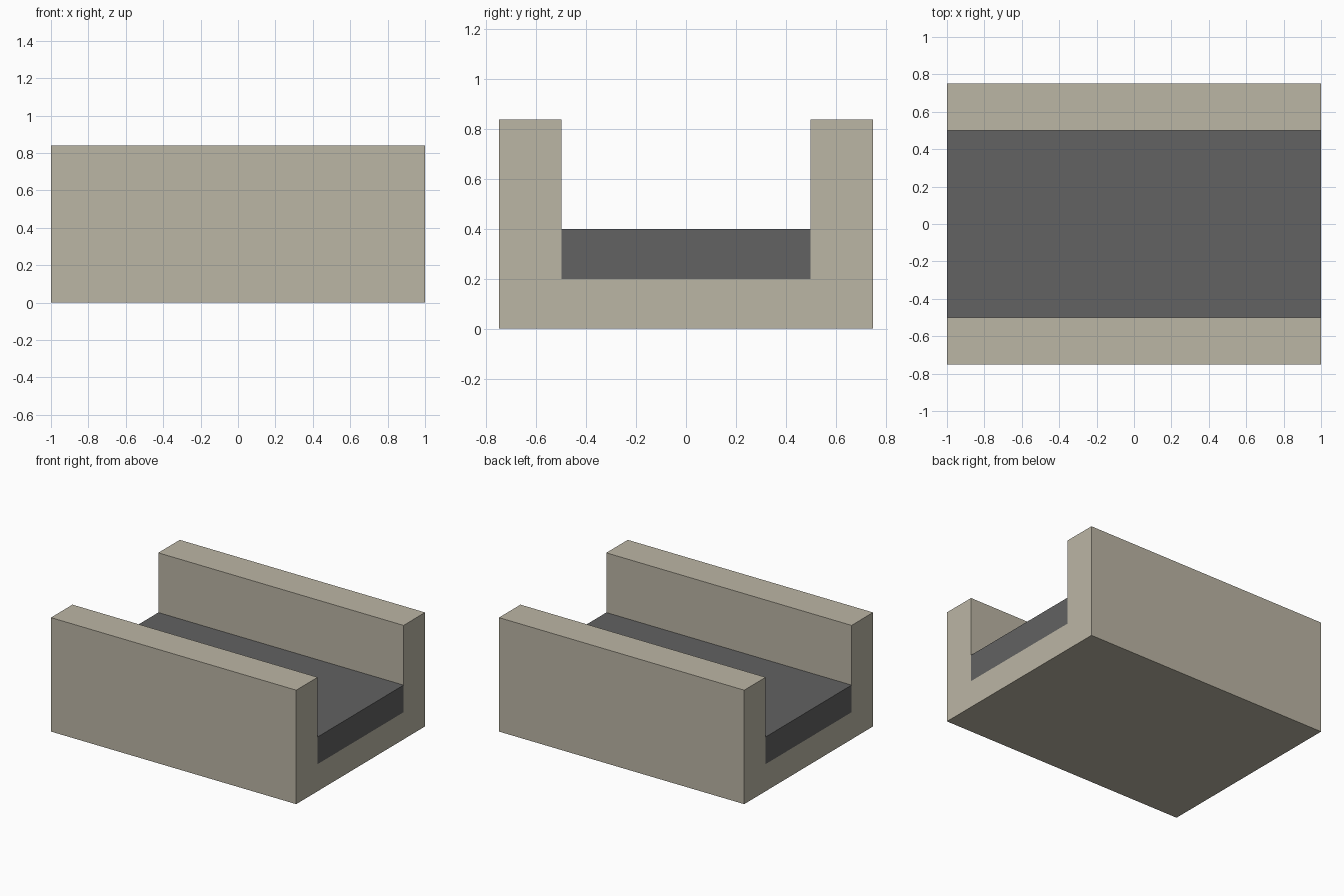
import bpy
import bmesh

cube = bpy.data.objects.get("Cube")
if cube:
    bpy.data.objects.remove(cube, do_unlink=True)

LENGTH, HALF_WIDTH, HEIGHT = 2.0, 0.75, 0.84
INNER, FLOOR, ROAD_TOP = 0.5, 0.2, 0.4


def make_material(name, color):
    mat = bpy.data.materials.new(name)
    mat.use_nodes = True
    mat.diffuse_color = color
    mat.node_tree.nodes["Principled BSDF"].inputs["Base Color"].default_value = color
    return mat


def extrude_profile(name, profile, mat):
    """Extrude a (y, z) outline along the full length in x."""
    bm = bmesh.new()
    face = bm.faces.new([bm.verts.new((-LENGTH / 2, y, z)) for y, z in profile])
    result = bmesh.ops.extrude_face_region(bm, geom=[face])
    moved = [v for v in result["geom"] if isinstance(v, bmesh.types.BMVert)]
    bmesh.ops.translate(bm, verts=moved, vec=(LENGTH, 0, 0))
    bmesh.ops.recalc_face_normals(bm, faces=bm.faces)
    mesh = bpy.data.meshes.new(name)
    bm.to_mesh(mesh)
    bm.free()
    mesh.materials.append(mat)
    obj = bpy.data.objects.new(name, mesh)
    bpy.context.collection.objects.link(obj)
    return obj


stone = make_material("beige_stone", (0.50, 0.465, 0.375, 1))
asphalt = make_material("dark_grey", (0.122, 0.122, 0.122, 1))

# U-shaped channel: floor with a wall on each side
half = [(HALF_WIDTH, 0), (HALF_WIDTH, HEIGHT), (INNER, HEIGHT), (INNER, FLOOR)]
extrude_profile("channel", half + [(-y, z) for y, z in reversed(half)], stone)

# Slab filling the bottom of the channel
extrude_profile("slab", [(-INNER, FLOOR), (INNER, FLOOR),
                         (INNER, ROAD_TOP), (-INNER, ROAD_TOP)], asphalt)
